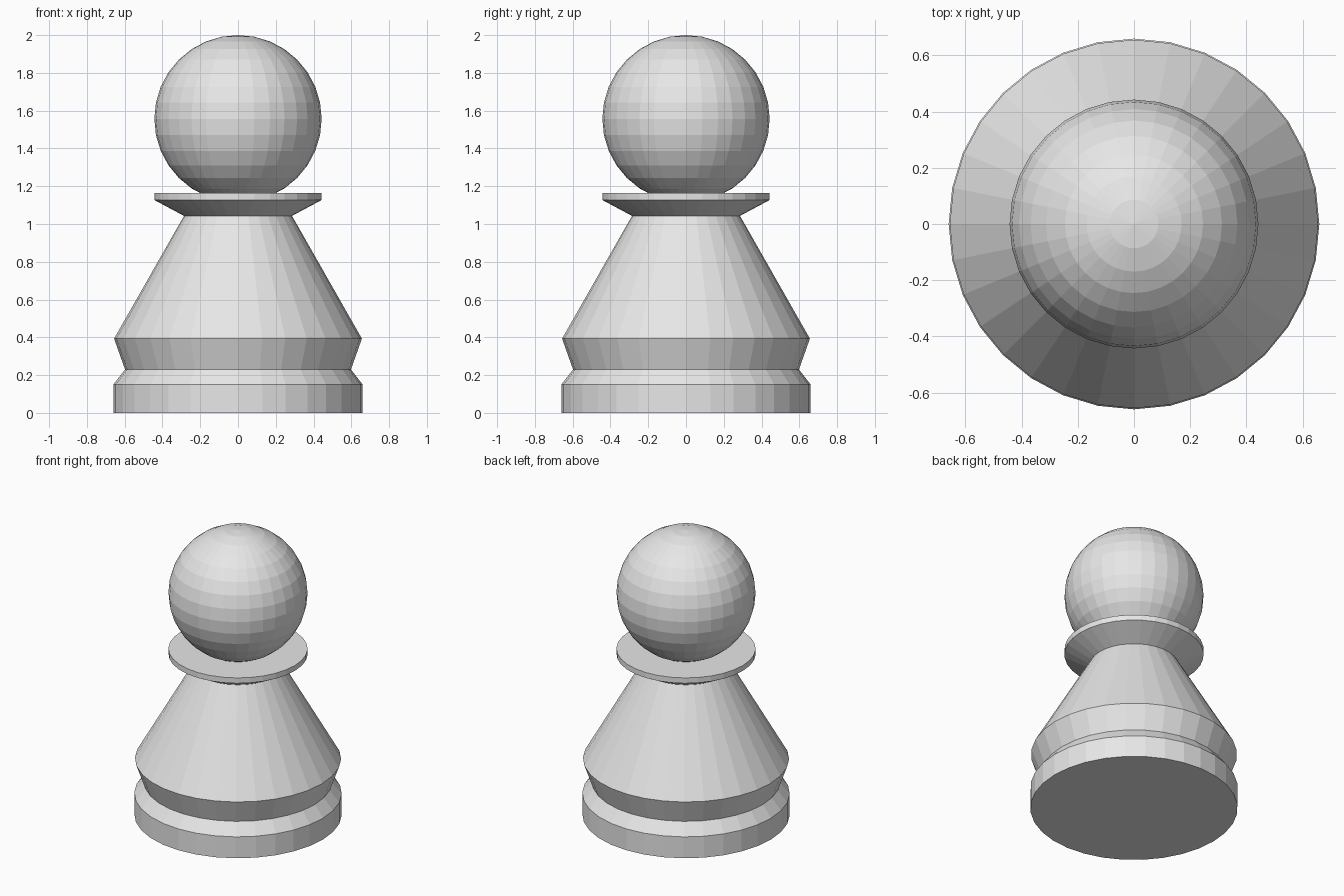
import bpy
import bmesh
from math import cos, sin, tau

SIDES = 32

default_cube = bpy.data.objects.get("Cube")
if default_cube:
    bpy.data.objects.remove(default_cube, do_unlink=True)

# Single plain grey material
grey = bpy.data.materials.new("light grey")
grey.use_nodes = True
color = (0.8, 0.8, 0.8, 1)
grey.diffuse_color = color
grey.node_tree.nodes["Principled BSDF"].inputs["Base Color"].default_value = color


def add_object(name, bm):
    bmesh.ops.recalc_face_normals(bm, faces=bm.faces)
    mesh = bpy.data.meshes.new(name)
    bm.to_mesh(mesh)
    bm.free()
    mesh.materials.append(grey)
    obj = bpy.data.objects.new(name, mesh)
    bpy.context.collection.objects.link(obj)
    return obj


def turned(name, profile):
    """Closed, flat-faced turned solid from (radius, height) pairs, bottom to top."""
    bm = bmesh.new()
    rings = [[bm.verts.new((r * cos(tau * i / SIDES), r * sin(tau * i / SIDES), z))
              for i in range(SIDES)] for r, z in profile]
    for low, high in zip(rings, rings[1:]):
        for i in range(SIDES):
            j = (i + 1) % SIDES
            bm.faces.new((low[i], low[j], high[j], high[i]))
    bm.faces.new(rings[0][::-1])
    bm.faces.new(rings[-1])
    return add_object(name, bm)


# Foot, tapering body and flared collar in one turned piece
turned("body", [
    (0.66, 0), (0.66, 0.15),          # foot
    (0.598, 0.23), (0.656, 0.393),    # waist and shoulder
    (0.286, 1.043),                   # neck
    (0.443, 1.127), (0.443, 1.165),   # collar
])

# Faceted ball head resting in the collar
ball = bmesh.new()
bmesh.ops.create_uvsphere(ball, u_segments=SIDES, v_segments=16, radius=0.443)
add_object("head", ball).location.z = 1.557
